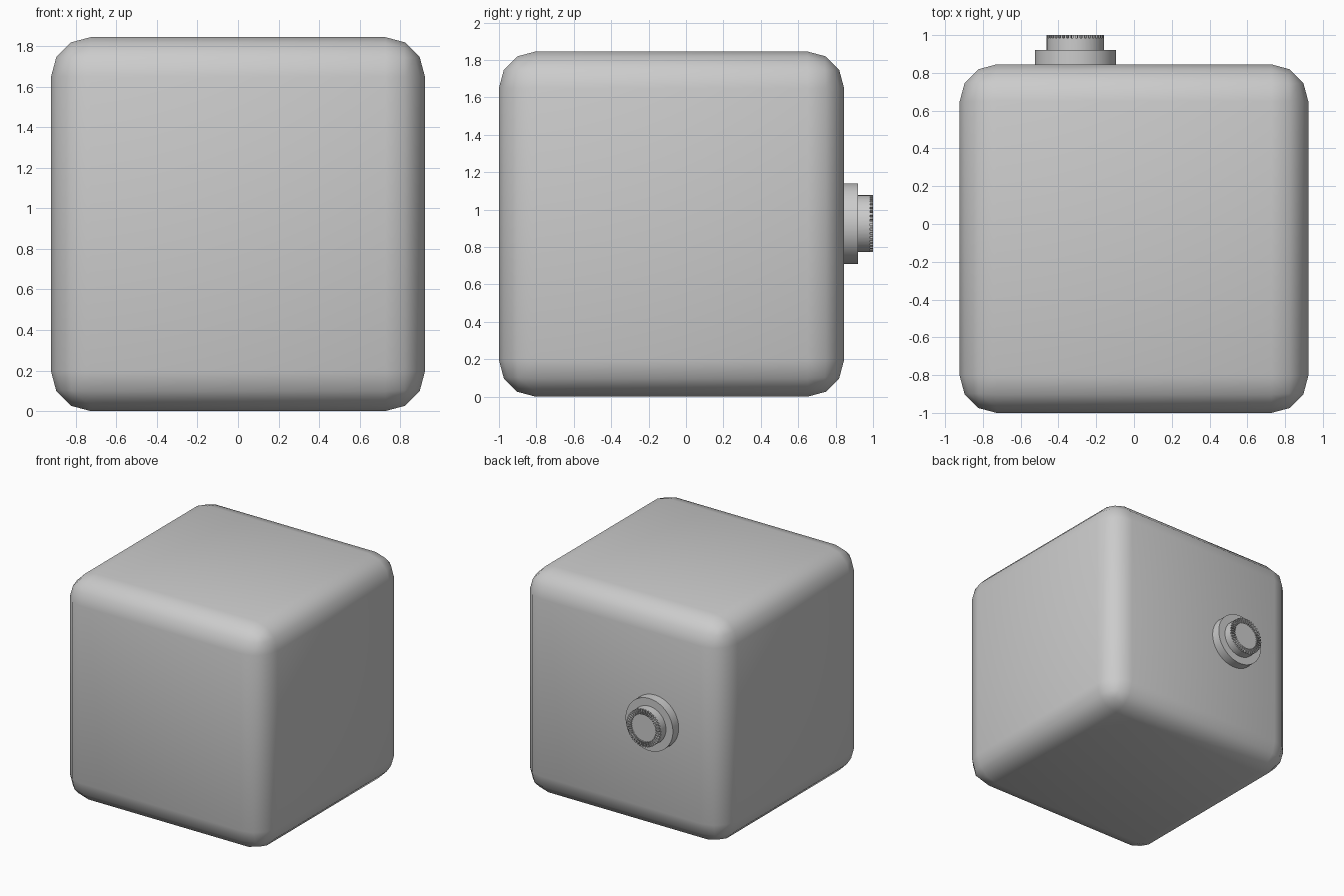
import bpy, bmesh, math
from mathutils import Matrix

if "Cube" in bpy.data.objects:
    bpy.data.objects.remove(bpy.data.objects["Cube"])

KX, KZ = -0.31, 0.925      # dial centre on the back face


def finish(name, bm, smooth_angle=None):
    bmesh.ops.recalc_face_normals(bm, faces=bm.faces)
    me = bpy.data.meshes.new(name)
    bm.to_mesh(me)
    bm.free()
    ob = bpy.data.objects.new(name, me)
    bpy.context.collection.objects.link(ob)
    if smooth_angle:
        bpy.ops.object.select_all(action='DESELECT')
        ob.select_set(True)
        bpy.context.view_layer.objects.active = ob
        bpy.ops.object.shade_smooth_by_angle(angle=math.radians(smooth_angle))
    return ob


def ring(bm, r, y, n):
    return [bm.verts.new((KX + r * math.cos(2 * math.pi * i / n), y,
                          KZ + r * math.sin(2 * math.pi * i / n))) for i in range(n)]


def lathe(bm, profile, n):
    rings = [ring(bm, r, y, n) for r, y in profile]
    bands = [[bm.faces.new((a[i], a[(i + 1) % n], b[(i + 1) % n], b[i])) for i in range(n)]
             for a, b in zip(rings, rings[1:])]
    bm.faces.new(rings[0])
    bm.faces.new(rings[-1])
    return bands


# rounded cube body
bm = bmesh.new()
bmesh.ops.create_cube(bm, size=1.845, matrix=Matrix.Translation((0, -0.0775, 0.9225)))
bmesh.ops.bevel(bm, geom=bm.edges[:], offset=0.195, segments=3, profile=0.5, affect='EDGES')
finish("cube_body", bm, 60)

# dial base flange
bm = bmesh.new()
lathe(bm, [(0.215, 0.80), (0.215, 0.92)], 64)
finish("dial_flange", bm, 30)

# dial knob with a crown of radial teeth around its end
N = 80
bm = bmesh.new()
bands = lathe(bm, [(0.152, 0.88), (0.152, 0.985), (0.112, 0.985)], N)
for face in bands[1][::2]:
    ext = bmesh.ops.extrude_face_region(bm, geom=[face])
    for v in [g for g in ext['geom'] if isinstance(g, bmesh.types.BMVert)]:
        v.co.y = 1.0
    bm.faces.remove(face) if face.is_valid else None
finish("dial_knob", bm, 30)
